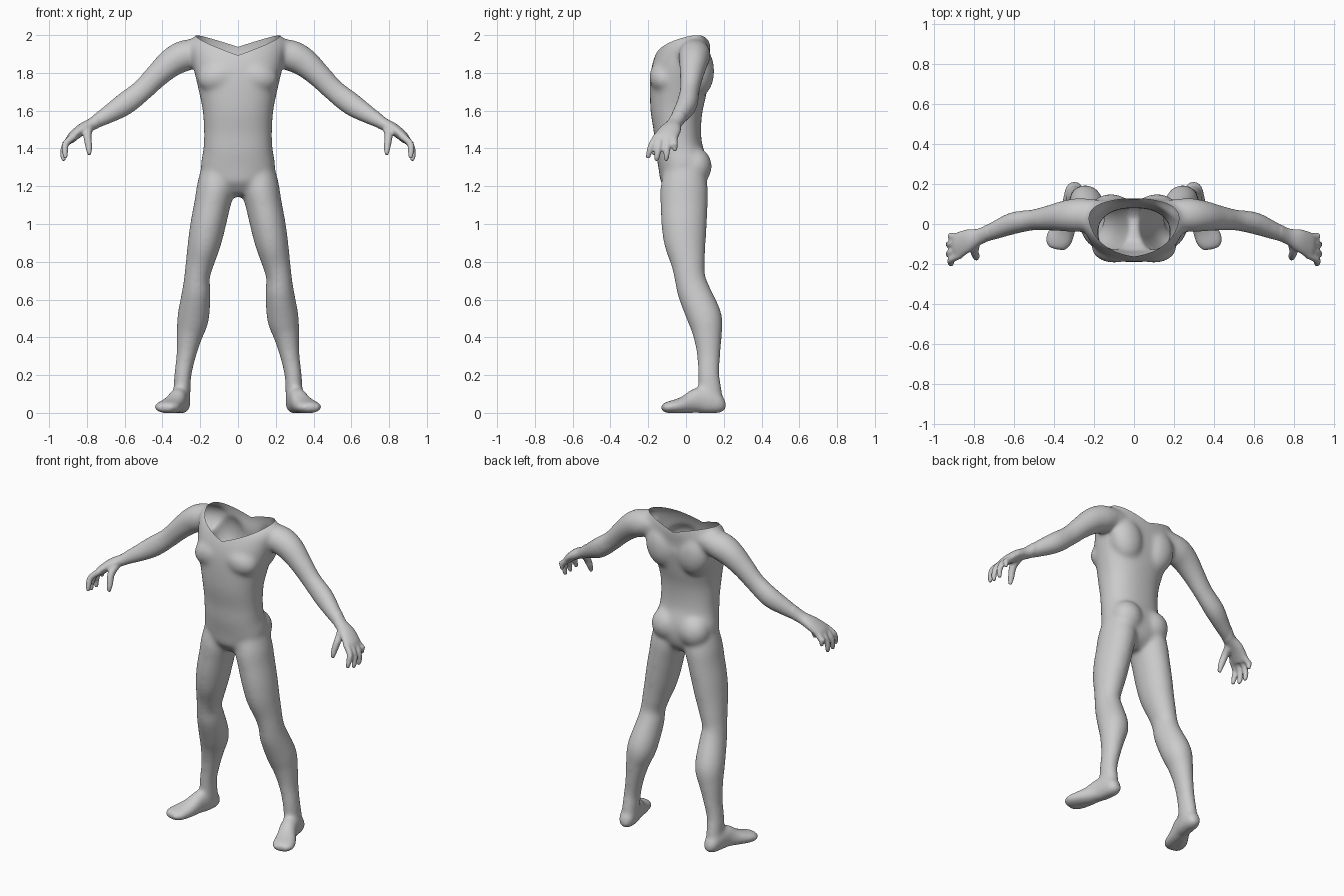
import bpy, bmesh, math
from mathutils import Vector, Matrix

bm = bmesh.new()


def spline(rows, t):
    """Catmull-Rom sample of a list of station rows."""
    i = min(int(t), len(rows) - 2)
    f = t - i
    a, b, c, d = (rows[max(0, min(len(rows) - 1, i + k))] for k in (-1, 0, 1, 2))
    return [0.5 * (2 * q + (r - p) * f + (2 * p - 5 * q + 4 * r - s) * f * f
                   + (3 * q - p - 3 * r + s) * f ** 3) for p, q, r, s in zip(a, b, c, d)]


def tube(rows, ref, power=2.0, sides=40, fine=6):
    """Closed loft through rows of x, y, z, half width along ref, half depth."""
    n = (len(rows) - 1) * fine
    pts = [spline(rows, k / fine) for k in range(n + 1)]
    rings = []
    for k, p in enumerate(pts):
        t = (Vector(pts[min(k + 1, n)][:3]) - Vector(pts[max(k - 1, 0)][:3])).normalized()
        u = (Vector(ref) - t * t.dot(Vector(ref))).normalized()
        v = t.cross(u)
        ring = []
        for s in range(sides):
            c, w = math.cos(2 * math.pi * s / sides), math.sin(2 * math.pi * s / sides)
            c = math.copysign(abs(c) ** (2 / power), c)
            w = math.copysign(abs(w) ** (2 / power), w)
            ring.append(bm.verts.new(Vector(p[:3]) + u * c * p[3] + v * w * p[4]))
        rings.append(ring)
    for r0, r1 in zip(rings, rings[1:]):
        for s in range(sides):
            e = (s + 1) % sides
            bm.faces.new((r0[s], r0[e], r1[e], r1[s]))
    bm.faces.new(rings[0][::-1])
    bm.faces.new(rings[-1])


def muscle(x, y, z, rx, ry, rz, tilt=0):
    """Pair of ellipsoids either side of the centre line."""
    for s in (1, -1):
        m = (Matrix.Translation((s * x, y, z)) @ Matrix.Rotation(s * tilt, 4, 'Y')
             @ Matrix.Diagonal((rx, ry, rz, 1)))
        bmesh.ops.create_uvsphere(bm, u_segments=32, v_segments=20, radius=1, matrix=m)


# Torso, from crotch to above the neck opening
torso = [(1.15, -.03, .06, .06), (1.21, -.02, .15, .115), (1.30, -.015, .195, .13),
         (1.40, -.037, .183, .125), (1.49, -.045, .180, .125), (1.60, -.05, .187, .138),
         (1.70, -.042, .207, .150), (1.80, -.03, .230, .155), (1.87, -.012, .245, .148),
         (1.91, .008, .262, .132), (1.955, .033, .262, .104), (2.00, .045, .225, .075),
         (2.05, .045, .17, .05)]
tube([(0, y, z, a, b) for z, y, a, b in torso], (1, 0, 0), 2.3)

# Chest, shoulder blades, flanks, buttocks
muscle(.10, -.115, 1.78, .115, .08, .085, .25)
muscle(.115, .065, 1.81, .105, .085, .14, .2)
muscle(.095, .05, 1.305, .095, .087, .10)

# Leg
leg = [(.105, -.01, 1.31, .085, .10), (.117, -.01, 1.20, .100, .125), (.137, -.01, 1.10, .096, .125),
       (.158, -.01, 1.0, .094, .121), (.178, -.005, .9, .088, .111), (.201, .01, .8, .076, .092),
       (.217, .02, .72, .068, .082), (.221, .042, .64, .076, .088), (.238, .100, .5, .084, .092),
       (.258, .115, .4, .067, .075), (.275, .120, .3, .052, .062), (.292, .120, .2, .046, .058),
       (.296, .128, .12, .046, .062), (.298, .135, .03, .042, .06)]
tube(leg, (1, 0, 0))
# Foot
foot = [(.294, .210, .05, .025, .03), (.297, .18, .048, .045, .05), (.305, .12, .06, .05, .065),
        (.318, .06, .065, .05, .068), (.337, .01, .048, .056, .052), (.360, -.04, .036, .066, .04),
        (.379, -.09, .03, .068, .032), (.388, -.128, .026, .045, .022)]
tube(foot, (1, 0, 0), 2.3)

# Arm and palm
arm = [(.16, .05, 1.92, .07, .06), (.27, .045, 1.895, .085, .082), (.345, .04, 1.86, .078, .078),
       (.425, .03, 1.79, .064, .066), (.505, .02, 1.71, .053, .060), (.60, .005, 1.635, .056, .062),
       (.69, -.03, 1.578, .047, .049), (.765, -.06, 1.533, .040, .034), (.825, -.08, 1.502, .056, .031),
       (.875, -.105, 1.462, .064, .027), (.892, -.112, 1.440, .058, .022)]
tube(arm, (0, 1, 0))
# Fingers and thumb: knuckle y, then tip
for ky, tx, ty, tz in ((-.155, .912, -.203, 1.345), (-.125, .922, -.157, 1.333),
                       (-.093, .922, -.105, 1.333), (-.062, .912, -.058, 1.385)):
    tube([(.865, ky, 1.468, .017, .02), (.912, (ky + ty) / 2, 1.425, .0175, .0185),
          (tx + .004, ty * .8 + ky * .2, tz + .04, .017, .017), (tx, ty, tz, .012, .012)],
         (0, 1, 0), sides=16)
tube([(.79, -.085, 1.51, .025, .025), (.797, -.135, 1.465, .023, .022),
      (.79, -.16, 1.41, .02, .019), (.787, -.174, 1.365, .012, .012)], (0, 1, 0), sides=16)

# Fuse all parts into one skin
bmesh.ops.recalc_face_normals(bm, faces=bm.faces)
raw = bpy.data.meshes.new("raw")
bm.to_mesh(raw)
bm.free()
body = bpy.data.objects.new("headless_body", raw)
bpy.context.collection.objects.link(body)
fuse = body.modifiers.new("fuse", 'REMESH')
fuse.mode = 'VOXEL'
fuse.voxel_size = .0075
skin = bpy.data.meshes.new_from_object(body.evaluated_get(bpy.context.evaluated_depsgraph_get()))
body.modifiers.clear()
body.data = skin
skin.name = "skin"
bpy.data.meshes.remove(raw)

# Soften joins, keeping the hand crisper; flatten soles
bm = bmesh.new()
bm.from_mesh(skin)
for count, limit in ((5, 2), (22, .74)):
    soft = [v for v in bm.verts if v.co.x < limit]
    for _ in range(count):
        bmesh.ops.smooth_vert(bm, verts=soft, factor=.5,
                              use_axis_x=True, use_axis_y=True, use_axis_z=True)
for v in bm.verts:
    v.co.z = max(v.co.z, 0)

# Keep one half and slice the sloping neck opening
for co, no in (((0, 0, 0), (-1, 0, 0)), ((0, 0, 1.918), (-.33, -.154, 1))):
    bmesh.ops.bisect_plane(bm, geom=bm.verts[:] + bm.edges[:] + bm.faces[:], dist=1e-5,
                           plane_co=co, plane_no=no, clear_outer=True)
for f in bm.faces:
    f.smooth = True
bm.to_mesh(skin)
bm.free()
mirror = body.modifiers.new("mirror", 'MIRROR')
mirror.use_clip = True
